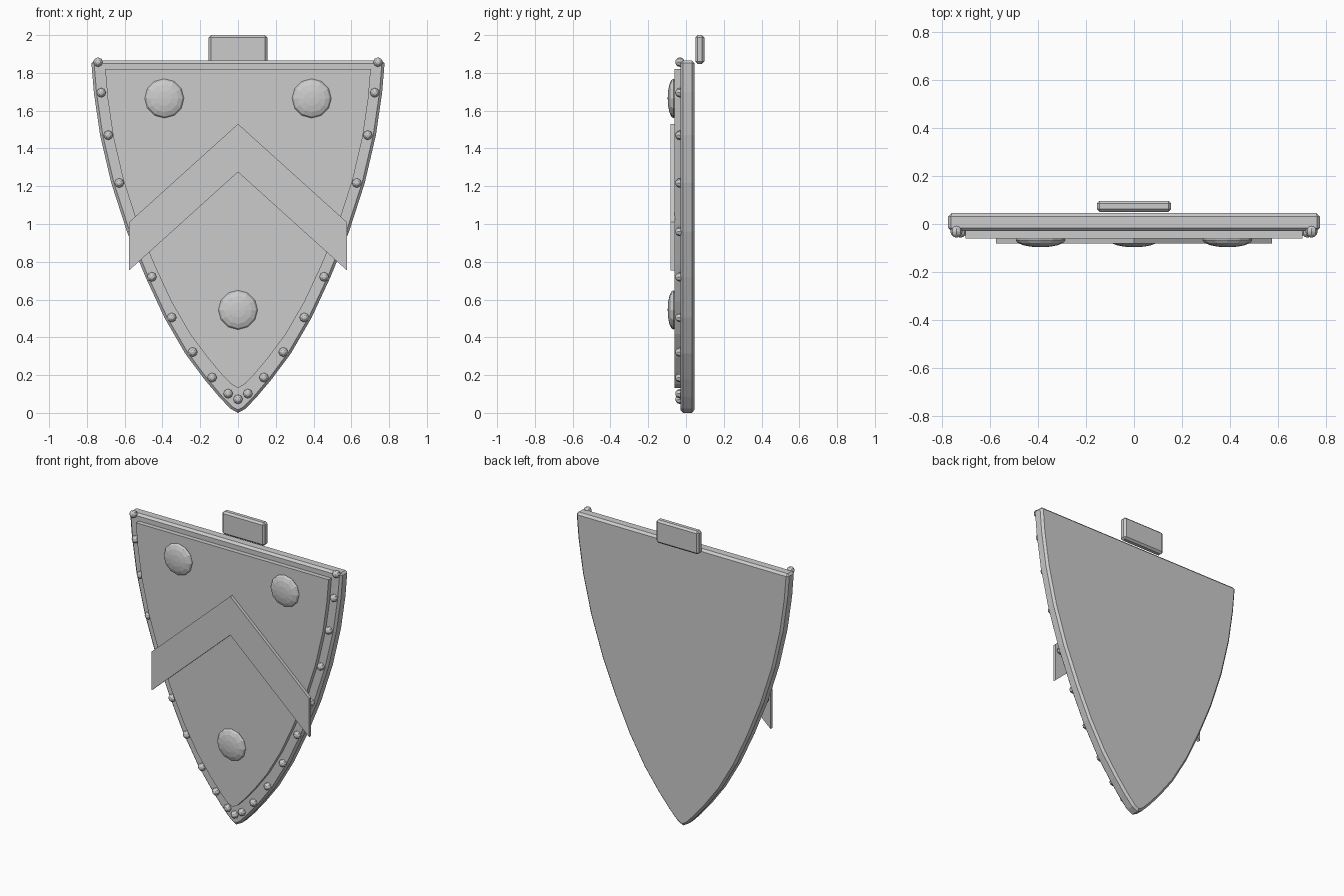
import bpy, bmesh, math
from mathutils import Matrix

if "Cube" in bpy.data.objects:
    bpy.data.objects.remove(bpy.data.objects["Cube"])

grey = bpy.data.materials.new("plain grey")
grey.diffuse_color = (0.6, 0.6, 0.6, 1)
grey.use_nodes = True
grey.node_tree.nodes["Principled BSDF"].inputs["Base Color"].default_value = grey.diffuse_color


def finish(name, bm):
    bmesh.ops.recalc_face_normals(bm, faces=bm.faces)
    me = bpy.data.meshes.new(name)
    bm.to_mesh(me)
    bm.free()
    me.materials.append(grey)
    ob = bpy.data.objects.new(name, me)
    bpy.context.collection.objects.link(ob)
    return ob


def slab(name, pts, y0, y1, bevel=0):
    """Extrude an x/z outline from y0 to y1, optionally with chamfered rims."""
    bm = bmesh.new()
    face = bm.faces.new([bm.verts.new((x, y0, z)) for x, z in pts])
    ext = bmesh.ops.extrude_face_region(bm, geom=[face])
    for v in ext["geom"]:
        if isinstance(v, bmesh.types.BMVert):
            v.co.y = y1
    ob = finish(name, bm)
    if bevel:
        m = ob.modifiers.new("chamfer", "BEVEL")
        m.width, m.segments = bevel, 1
        m.limit_method, m.angle_limit = "ANGLE", math.radians(62)
    return ob


def dome(name, x, y, z, r, depth, seg, rings):
    """Flattened low-poly sphere with its pole facing forward."""
    bm = bmesh.new()
    bmesh.ops.create_uvsphere(bm, u_segments=seg, v_segments=rings, radius=1)
    bm.transform(Matrix.Translation((x, y, z)) @ Matrix.Diagonal((r, depth, r, 1))
                 @ Matrix.Rotation(math.pi / 2, 4, "X"))
    return finish(name, bm)


def mirrored(half):
    return half + [(-x, z) for x, z in reversed(half) if x > 0]


# shield outline, right half from tip to top corner
half = [(0, 0), (0.04, 0.022), (0.10, 0.085), (0.178, 0.178), (0.28, 0.315),
        (0.39, 0.505), (0.49, 0.72), (0.588, 0.96), (0.671, 1.217),
        (0.73, 1.47), (0.763, 1.695), (0.777, 1.865)]
outline = mirrored(half)
slab("shield_body", outline, -0.03, 0.045, 0.014)

# raised field: the outline shrunk about a point high on the shield
s, cz = 0.905, 1.39
slab("raised_field", [(x * s, cz + (z - cz) * s) for x, z in outline], -0.06, -0.02)

# chevron band
slab("chevron", [(0, 1.53), (0.576, 1.01), (0.576, 0.755), (0, 1.275),
                 (-0.576, 0.755), (-0.576, 1.01)], -0.081, -0.059)

# three bosses
for i, (x, z) in enumerate([(-0.39, 1.665), (0.39, 1.665), (0, 0.545)]):
    dome(f"boss_{i}", x, -0.067, z, 0.104, 0.03, 12, 8)

# rim rivets
rivets = [(0, 0.072), (0.052, 0.102), (0.137, 0.187), (0.24, 0.322), (0.351, 0.505),
          (0.456, 0.72), (0.555, 0.96), (0.629, 1.217), (0.687, 1.47),
          (0.724, 1.695), (0.741, 1.857)]
for i, (x, z) in enumerate(mirrored(rivets)):
    dome(f"rivet_{i}", x, -0.032, z, 0.025, 0.025, 8, 6)

# grip block behind the top edge
slab("grip_block", [(-0.155, 1.848), (0.155, 1.848), (0.155, 2.0), (-0.155, 2.0)],
     0.05, 0.097, 0.012)
